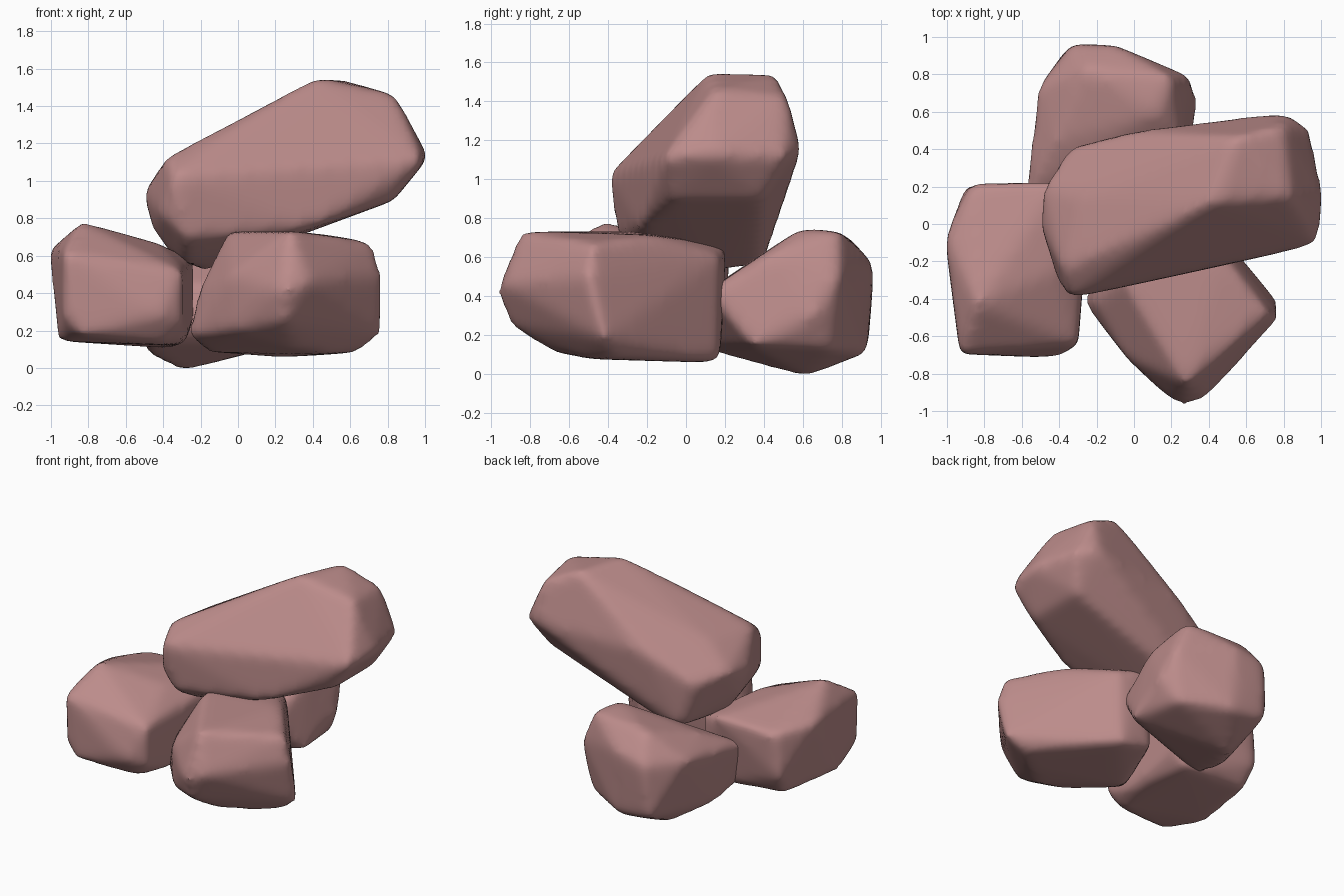
import bpy
import bmesh
from mathutils import Vector

# Remove the default cube
default_cube = bpy.data.objects.get("Cube")
if default_cube:
    bpy.data.objects.remove(default_cube, do_unlink=True)

# One dusty pink stone colour
stone = bpy.data.materials.new("dusty_pink_stone")
stone.use_nodes = True
stone_colour = (0.5, 0.26, 0.255, 1)
stone.diffuse_color = stone_colour
shader = next(node for node in stone.node_tree.nodes if node.type == "BSDF_PRINCIPLED")
shader.inputs["Base Color"].default_value = stone_colour
shader.inputs["Roughness"].default_value = 0.9


def hull_mesh(name, corners):
    """Wrap a convex skin around a few corner points."""
    bm = bmesh.new()
    for corner in corners:
        bm.verts.new(corner)
    result = bmesh.ops.convex_hull(bm, input=bm.verts[:])
    unused = set(result["geom_interior"]) | set(result["geom_unused"])
    loose = [item for item in unused if isinstance(item, bmesh.types.BMVert)]
    bmesh.ops.delete(bm, geom=loose, context="VERTS")
    bmesh.ops.recalc_face_normals(bm, faces=bm.faces[:])
    mesh = bpy.data.meshes.new(name)
    bm.to_mesh(mesh)
    bm.free()
    return mesh


def wear_down(rock):
    """Round the hull like a weathered boulder and bake the modifiers."""
    remesh = rock.modifiers.new("even_skin", "REMESH")
    remesh.mode = "VOXEL"
    remesh.voxel_size = 0.03
    soften = rock.modifiers.new("worn_edges", "SMOOTH")
    soften.factor = 0.5
    soften.iterations = 13
    bpy.context.view_layer.update()
    depsgraph = bpy.context.evaluated_depsgraph_get()
    worn = bpy.data.meshes.new_from_object(rock.evaluated_get(depsgraph))
    rock.modifiers.clear()
    rock.data = worn


def restore_size(mesh, low, high):
    """Give back the width, depth and height lost by rounding one stone."""
    for axis in range(3):
        values = [vert.co[axis] for vert in mesh.vertices]
        start, size = min(values), max(values) - min(values)
        ratio = (high[axis] - low[axis]) / size
        for vert in mesh.vertices:
            vert.co[axis] = low[axis] + (vert.co[axis] - start) * ratio


def make_rock(name, low, high, corners):
    rock = bpy.data.objects.new(name, hull_mesh(name, corners))
    bpy.context.collection.objects.link(rock)
    wear_down(rock)
    restore_size(rock.data, Vector(low), Vector(high))
    rock.data.materials.clear()
    rock.data.materials.append(stone)
    for face in rock.data.polygons:
        face.use_smooth = True
        face.material_index = 0


# Squat boulder on the side, with a raised hump and worn lower corners
make_rock("side_rock", (-1, -.71, .11), (-.24, .22, .77), [
    (-.93, -.69, .62), (-.93, -.68, .28), (-.84, -.69, .17), (-.96, -.4, .14),
    (-.3, -.64, .52), (-.3, -.64, .24), (-.42, -.71, .28), (-.4, -.6, .12),
    (-.28, -.35, .13), (-.24, .12, .22), (-.24, .12, .58), (-.4, .22, .64),
    (-.87, .21, .62), (-.9, .2, .3), (-.88, .1, .14), (-.35, .12, .1),
    (-1.01, -.08, .64), (-.84, -.43, .79), (-.42, -.25, .67),
])

# Blocky boulder at the front, turned cornerwise
make_rock("front_rock", (-.25, -.96, .06), (.76, .2, .73), [
    (.28, -.85, .73), (.19, -.93, .42), (.38, -.93, .46), (.26, -.97, .42),
    (.25, -.9, .25), (.3, -.67, .11), (.5, -.5, .08), (.71, -.48, .67),
    (.77, -.5, .5), (.76, -.42, .18), (.64, -.38, .09), (-.02, -.72, .2),
    (-.03, -.72, .5), (-.05, -.3, .73), (-.2, -.42, .42), (-.26, -.42, .17),
    (-.15, -.3, .09), (.47, -.18, .71), (.05, .2, .66), (0, .17, .12),
    (.27, .17, .6), (.25, .16, .06),
])

# Back boulder, tallest at its far side
make_rock("back_rock", (-.57, .08, 0), (.33, .96, .74), [
    (.13, .61, .75), (.2, .8, .73), (-.25, .84, .71), (-.32, .98, .52),
    (-.1, .97, .57), (.3, .8, .5), (.34, .68, .3), (.25, .46, .62),
    (-.51, .74, .52), (-.42, .45, .6), (-.58, .17, .46), (-.49, .08, .13),
    (.2, .12, .42), (.3, .35, .14), (-.3, .63, -.02), (.24, .76, .12),
    (-.36, .95, .14), (-.08, .94, .1), (-.48, .35, .07),
])

# Long slab leaning across the top
make_rock("top_rock", (-.49, -.38, .53), (1, .58, 1.54), [
    (-.34, -.39, 1.03), (-.27, -.34, .7), (-.4, -.31, .82), (-.5, 0, .93),
    (-.48, .2, .97), (-.46, .03, .76), (-.36, .05, .62), (-.28, -.12, .57),
    (-.35, .41, .92), (-.24, .41, .6), (-.1, .38, .57), (-.18, .1, .53),
    (-.38, -.24, 1.13), (-.3, .15, 1.13), (0, .5, 1.1), (.12, .49, 1.2),
    (.4, -.23, .76), (.99, -.1, 1.12), (.83, -.06, .9), (.83, .4, .9),
    (.94, .52, 1.12), (.8, .6, 1.15), (.42, .12, 1.55), (.55, .47, 1.54),
    (.84, .15, 1.46), (1.02, .15, 1.13), (.8, .53, 1.42),
])
